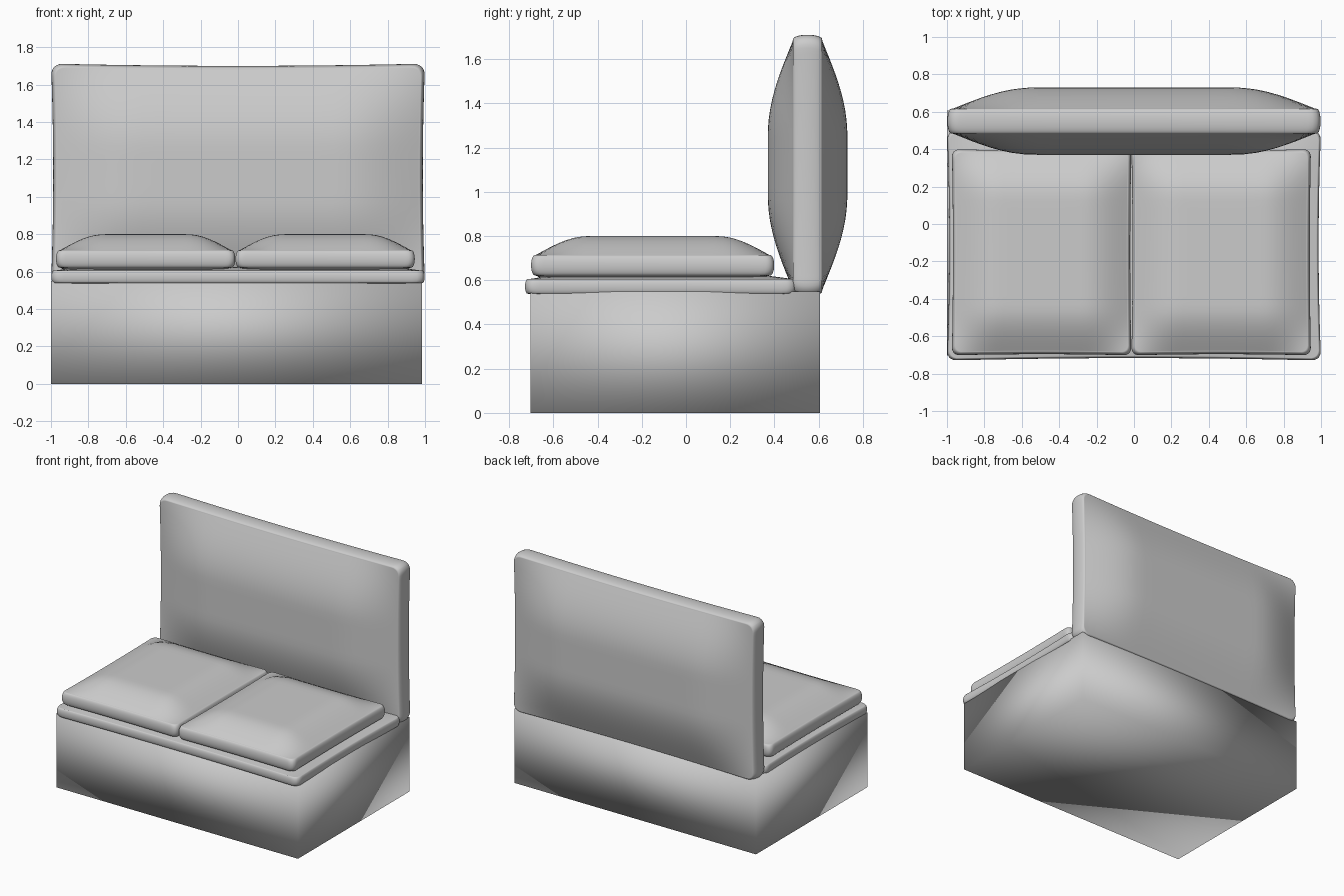
import bpy, bmesh, math

if "Cube" in bpy.data.objects:
    bpy.data.objects.remove(bpy.data.objects["Cube"])


def finish(bm, name):
    bmesh.ops.recalc_face_normals(bm, faces=bm.faces)
    for f in bm.faces:
        f.smooth = True
    me = bpy.data.meshes.new(name)
    bm.to_mesh(me)
    bm.free()
    ob = bpy.data.objects.new(name, me)
    bpy.context.collection.objects.link(ob)
    return ob


def pillow(name, loc, half, edge, puff, run, corner, pinch, rim, upright=False):
    """Stuffed cushion: thin rounded border rising to a flat, puffed middle."""
    hx, hy = half
    bm = bmesh.new()
    bmesh.ops.create_cube(bm, size=2)
    bmesh.ops.subdivide_edges(bm, edges=bm.edges[:], cuts=33, use_grid_fill=True)
    for v in bm.verts:
        # denser rows near the borders
        u, t, w = (math.sin(max(-1, min(1, c)) * math.pi / 2) for c in v.co)
        x, y = abs(u) * hx, abs(t) * hy
        # puffed thickness from the distance to the border
        fx = math.sin(min(1, (hx - x) / run) * math.pi / 2)
        fy = math.sin(min(1, (hy - y) / run) * math.pi / 2)
        z = w * (edge + (puff - edge) * fx * fy)
        # rounded plan corners
        a, b = (x - hx + corner) / corner, (y - hy + corner) / corner
        if a > 0 and b > 0:
            x = hx - corner + corner * a * math.sqrt(1 - b * b / 2)
            y = hy - corner + corner * b * math.sqrt(1 - a * a / 2)
        # rounded border section and sides drawn slightly inwards
        r = rim * (1 - math.sqrt(max(0, 1 - w * w)))
        x *= 1 - (r + pinch * (1 - t * t)) / hx
        y *= 1 - (r + pinch * (1 - u * u)) / hy
        v.co = (math.copysign(x, u), math.copysign(y, t), z)
    ob = finish(bm, name)
    ob.location = loc
    if upright:
        ob.rotation_euler.x = math.pi / 2
    return ob


# base box, smooth shaded
bm = bmesh.new()
bmesh.ops.create_cube(bm, size=1)
bmesh.ops.scale(bm, vec=(1.985, 1.31, 0.55), verts=bm.verts)
bmesh.ops.translate(bm, vec=(-0.0075, -0.048, 0.275), verts=bm.verts)
finish(bm, "base")

# thin pad on the base
pillow("seat_pad", (0, -0.115, 0.572), (1.0, 0.615), 0.033, 0.052, 0.2, 0.05, 0.013, 0.012)

# two seat cushions
for side, cx in (("left", -0.494), ("right", 0.466)):
    pillow("seat_cushion_" + side, (cx, -0.151, 0.668), (0.48, 0.551),
           0.046, 0.132, 0.25, 0.04, 0.006, 0.018)

# tall back cushion
pillow("back_cushion", (0, 0.55, 1.12), (1.0, 0.592), 0.066, 0.18, 0.45, 0.06, 0.012, 0.02, upright=True)
